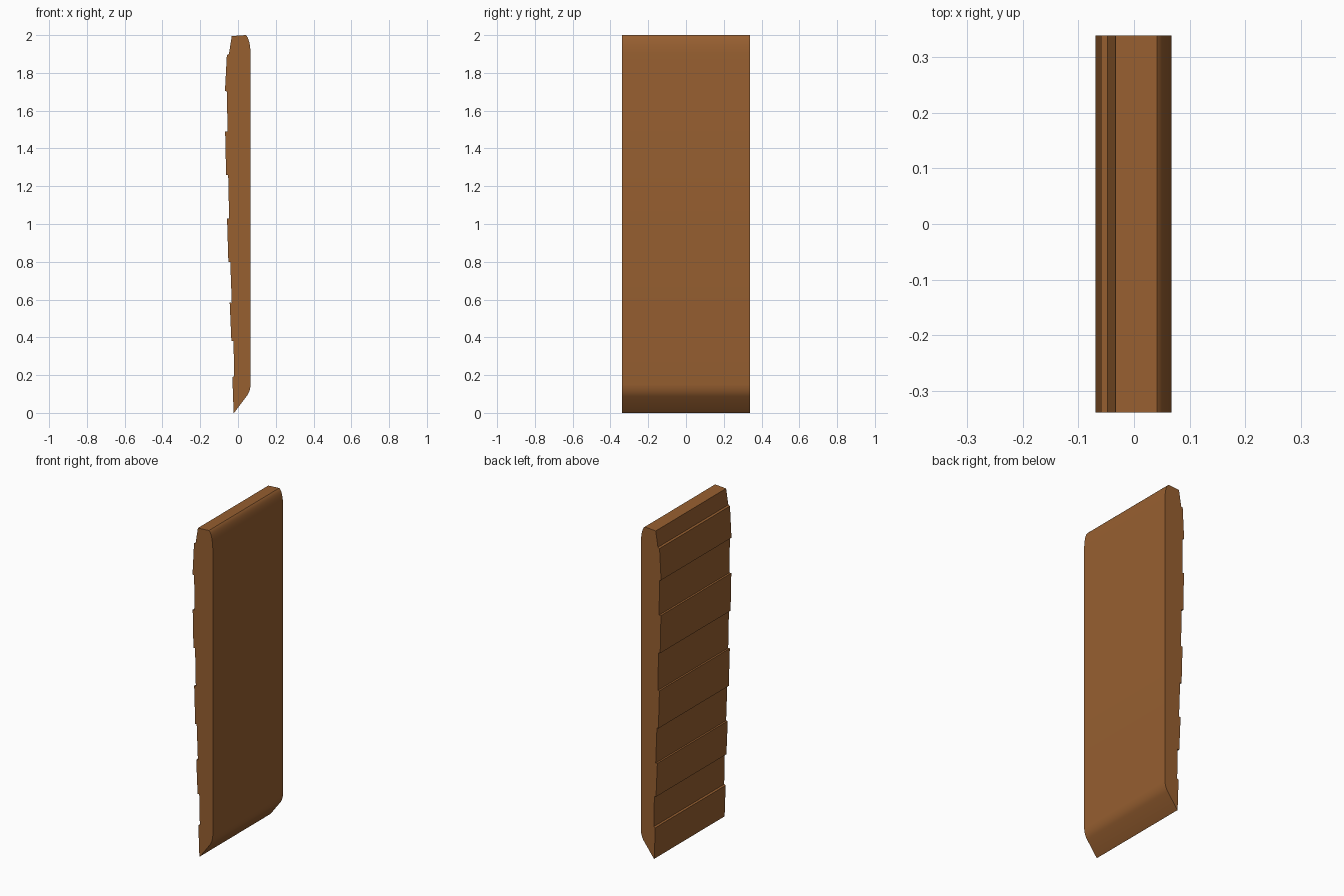
import bpy, bmesh, math
from mathutils import Vector

if "Cube" in bpy.data.objects:
    bpy.data.objects.remove(bpy.data.objects["Cube"])

HALF_WIDTH = 0.338


def bend(a, corner, b, n=8):
    """Rounded corner from a to b, pulled toward the corner point."""
    a, c, b = Vector(a), Vector(corner), Vector(b)
    return [tuple(a * (1 - t) ** 2 + c * 2 * t * (1 - t) + b * t * t)
            for t in (i / n for i in range(n + 1))]


# Back side: overlapping raised bands with recesses between, bottom to top
back = [(-0.023, 0.0), (-0.030, 0.19), (-0.020, 0.195),
        (-0.024, 0.38), (-0.035, 0.38), (-0.044, 0.585), (-0.033, 0.585),
        (-0.041, 0.80), (-0.051, 0.80), (-0.058, 1.03), (-0.047, 1.03),
        (-0.052, 1.26), (-0.063, 1.26), (-0.068, 1.49), (-0.056, 1.49),
        (-0.058, 1.70), (-0.069, 1.705), (-0.059, 1.895), (-0.048, 1.90),
        (-0.033, 1.995)]
# Rounded top edge, flat face, rounded lower edge and slanted foot
top_edge = bend((0.041, 2.0), (0.063, 1.985), (0.067, 1.90))
low_edge = bend((0.067, 0.15), (0.064, 0.11), (0.043, 0.085))
profile = back + top_edge + low_edge + [(-0.018, 0.004)]

# Extrude the profile across the width
bm = bmesh.new()
face = bm.faces.new([bm.verts.new((x, -HALF_WIDTH, z)) for x, z in profile])
ext = bmesh.ops.extrude_face_region(bm, geom=[face])
moved = [g for g in ext["geom"] if isinstance(g, bmesh.types.BMVert)]
bmesh.ops.translate(bm, verts=moved, vec=(0, 2 * HALF_WIDTH, 0))
bmesh.ops.recalc_face_normals(bm, faces=bm.faces)
mesh = bpy.data.meshes.new("ribbed_panel")
bm.to_mesh(mesh)
bm.free()

brown = bpy.data.materials.new("wood brown")
brown.diffuse_color = (0.31, 0.115, 0.03, 1)
brown.use_nodes = True
brown.node_tree.nodes["Principled BSDF"].inputs["Base Color"].default_value = brown.diffuse_color
mesh.materials.append(brown)

panel = bpy.data.objects.new("ribbed_panel", mesh)
bpy.context.collection.objects.link(panel)
bpy.context.view_layer.objects.active = panel
panel.select_set(True)
bpy.ops.object.shade_smooth_by_angle(angle=math.radians(20))
# Keep the back bands and end caps crisp
for p in mesh.polygons:
    if p.normal.x < -0.2 or abs(p.normal.y) > 0.9:
        p.use_smooth = False
